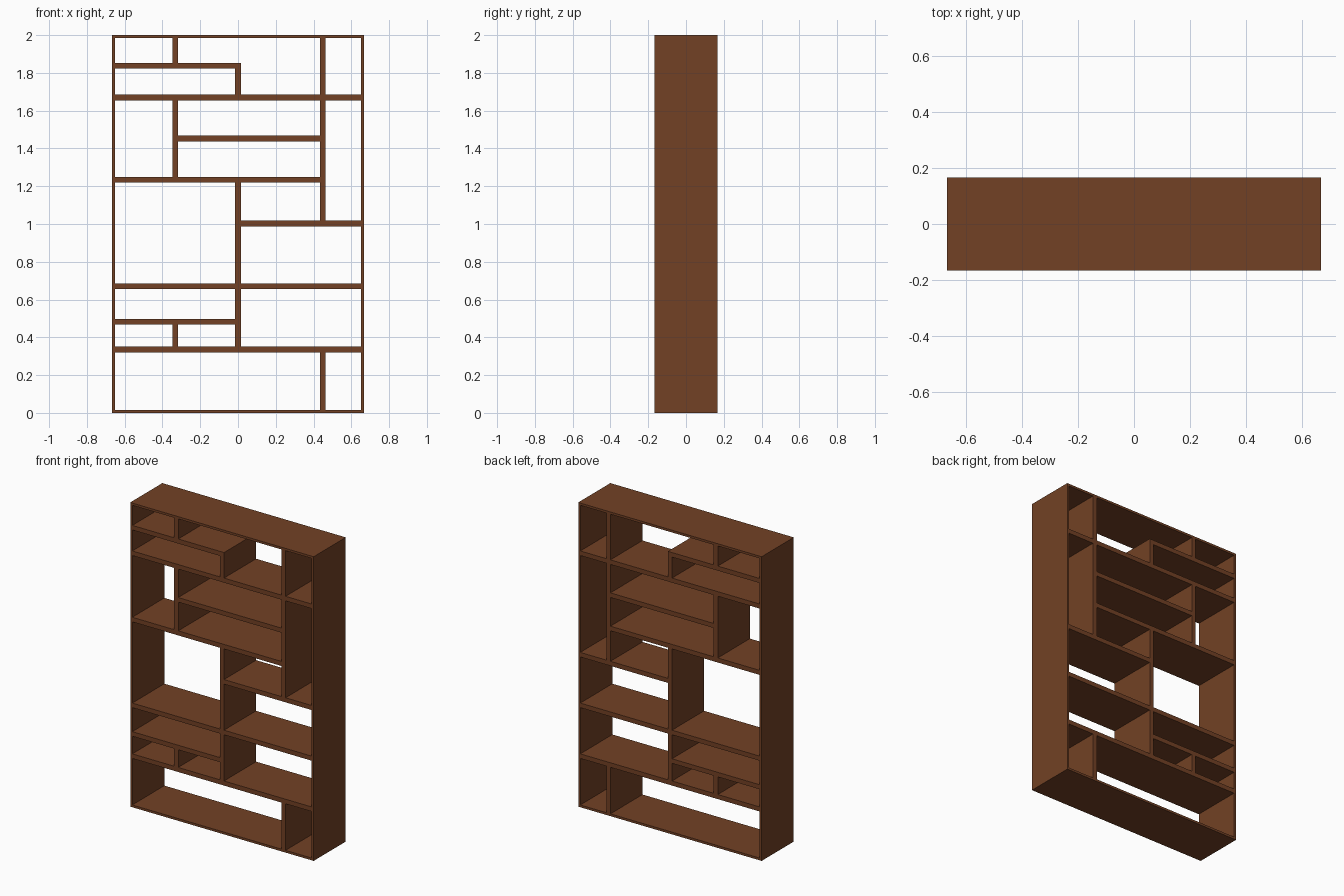
import bpy

cube = bpy.data.objects.get("Cube")
if cube:
    bpy.data.objects.remove(cube, do_unlink=True)

wood = bpy.data.materials.new("brown wood")
wood.use_nodes = True
colour = (0.17, 0.053, 0.018, 1)
wood.diffuse_color = colour
wood.node_tree.nodes["Principled BSDF"].inputs["Base Color"].default_value = colour

W, H, D = 0.667, 2.0, 0.333   # half width, height, depth
S = 0.015                     # frame thickness, half a shelf thickness


def board(name, x0, x1, z0, z1):
    """Full-depth board spanning a rectangle of the front elevation."""
    bpy.ops.mesh.primitive_cube_add(size=1, location=((x0 + x1) / 2, 0, (z0 + z1) / 2))
    ob = bpy.context.object
    ob.name = name
    ob.scale = (x1 - x0, D, z1 - z0)
    bpy.ops.object.transform_apply(location=False, rotation=False, scale=True)
    ob.data.materials.append(wood)


def shelf(name, z, x0, x1):
    board(name, x0, x1, z - S, z + S)


def divider(name, x, z0, z1):
    board(name, x - S, x + S, z0, z1)


# Outer frame
board("bottom_panel", -W, W, 0, S)
board("top_panel", -W, W, H - S, H)
for name, x in (("right_side", -W), ("left_side", W - S)):
    board(name, x, x + S, S, H - S)

# Grid lines shared by shelves and dividers
L, R = -W + S, W - S
XA, XB, XC = -0.333, 0.0, 0.448
Z = (0.336, 0.482, 0.67, 1.003, 1.234, 1.453, 1.67, 1.838)

# Shelves
shelf("low_shelf", Z[0], L, R)
shelf("small_low_shelf", Z[1], L, XB - S)
shelf("middle_shelf", Z[2], L, R)
shelf("left_middle_shelf", Z[3], XB + S, R)
shelf("wide_shelf", Z[4], L, XC - S)
shelf("inner_shelf", Z[5], XA + S, XC - S)
shelf("high_shelf", Z[6], L, R)
shelf("stepped_shelf", Z[7], L, XB + S)

# Dividers
divider("bottom_divider", XC, S, Z[0] - S)
divider("small_low_divider", XA, Z[0] + S, Z[1] - S)
divider("low_centre_divider", XB, Z[0] + S, Z[2] - S)
divider("centre_divider", XB, Z[2] + S, Z[4] - S)
divider("tall_divider", XC, Z[3] + S, Z[6] - S)
divider("inner_divider", XA, Z[4] + S, Z[6] - S)
divider("step_divider", XB, Z[6] + S, Z[7] - S)
divider("top_right_divider", XA, Z[7] + S, H - S)
divider("top_left_divider", XC, Z[6] + S, H - S)
